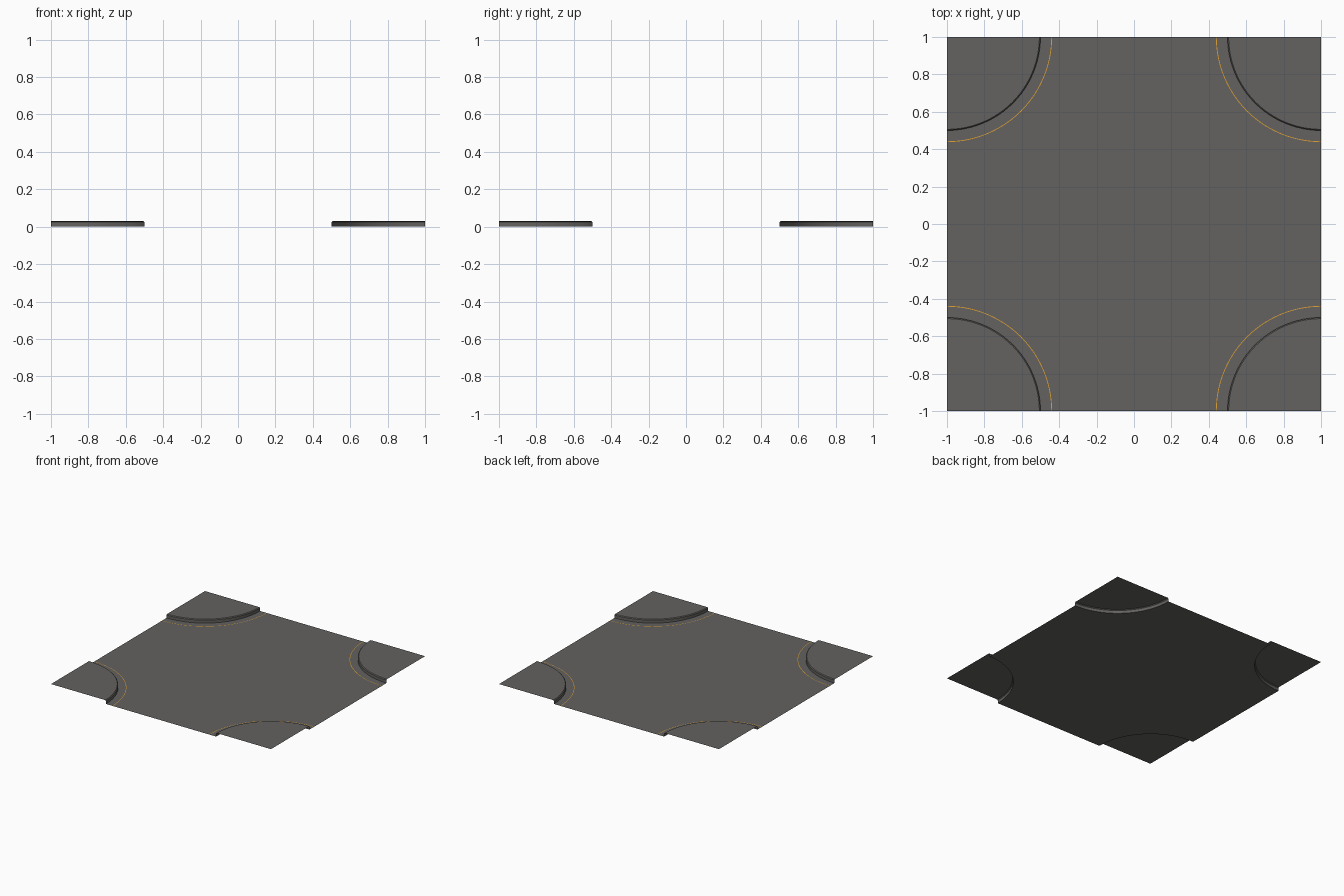
import bpy, bmesh, math

if "Cube" in bpy.data.objects:
    bpy.data.objects.remove(bpy.data.objects["Cube"])

R, H, N = 0.5, 0.03, 24      # corner radius, kerb height, arc steps
CORNERS = [(1, 1), (-1, 1), (-1, -1), (1, -1)]


def material(name, rgb):
    m = bpy.data.materials.new(name)
    m.diffuse_color = (*rgb, 1)
    m.use_nodes = True
    m.node_tree.nodes["Principled BSDF"].inputs["Base Color"].default_value = m.diffuse_color
    return m


asphalt = material("asphalt grey", (0.125, 0.122, 0.117))
paint = material("orange paint", (0.75, 0.36, 0.03))


def arc(sx, sy, r, z):
    """Quarter arc round a tile corner, bulging to the middle."""
    return [(sx * (1 - r * math.cos(a)), sy * (1 - r * math.sin(a)), z)
            for a in (i / N * math.pi / 2 for i in range(N + 1))]


def make(name, build, mat):
    bm = bmesh.new()
    build(bm)
    me = bpy.data.meshes.new(name)
    bm.to_mesh(me)
    bm.free()
    me.materials.append(mat)
    ob = bpy.data.objects.new(name, me)
    bpy.context.collection.objects.link(ob)
    return ob


def strip(bm, lower, upper, flip):
    """Quads between two rows; returns the upper row's verts."""
    a = [bm.verts.new(p) for p in lower]
    b = [bm.verts.new(p) for p in upper]
    for i in range(len(a) - 1):
        q = [a[i], a[i + 1], b[i + 1], b[i]]
        bm.faces.new(q[::-1] if flip else q)


# Road surface: square with rounded notches at the corners
def road(bm):
    pts = []
    for sx, sy in CORNERS:
        row = arc(sx, sy, R, 0)
        pts += row[::-1] if sx * sy > 0 else row
    # order each arc so the outline runs anticlockwise
    pts.sort(key=lambda p: math.atan2(p[1], p[0]))
    c = bm.verts.new((0, 0, 0))
    ring = [bm.verts.new(p) for p in pts]
    for i in range(len(ring)):
        bm.faces.new((c, ring[i], ring[(i + 1) % len(ring)]))
    bmesh.ops.dissolve_limit(bm, angle_limit=0.001, verts=bm.verts[:], edges=bm.edges[:])


make("road_surface", road, asphalt)

for k, (sx, sy) in enumerate(CORNERS):
    flip = sx * sy < 0

    # Pavement corner: kerb wall, small chamfer and flat top, open at the tile edges
    def pavement(bm):
        rows = [arc(sx, sy, R, 0), arc(sx, sy, R, H - 0.006), arc(sx, sy, R - 0.006, H)]
        for lo, hi in zip(rows, rows[1:]):
            strip(bm, lo, hi, not flip)
        bm.faces.new([bm.verts.new(p) for p in rows[-1] + [(sx, sy, H)]])
        bmesh.ops.remove_doubles(bm, verts=bm.verts[:], dist=1e-5)
        for f in bm.faces:
            f.normal_update()
            x, y, z = f.calc_center_median()
            n = f.normal
            # normals face up, or out from the corner
            if n.z + n.x * (x - sx) + n.y * (y - sy) < 0:
                f.normal_flip()
            f.smooth = n.z < 0.9

    ob = make(f"pavement_corner_{k + 1}", pavement, asphalt)
    bpy.context.view_layer.objects.active = ob
    ob.select_set(True)
    bpy.ops.object.shade_smooth_by_angle(angle=math.radians(30))
    ob.select_set(False)

    # Thin painted line following the kerb
    def line(bm):
        strip(bm, arc(sx, sy, 0.562, 0.001), arc(sx, sy, 0.558, 0.001), flip)
        for f in bm.faces:
            f.normal_update()
            if f.normal.z < 0:
                f.normal_flip()

    make(f"kerb_line_{k + 1}", line, paint)
